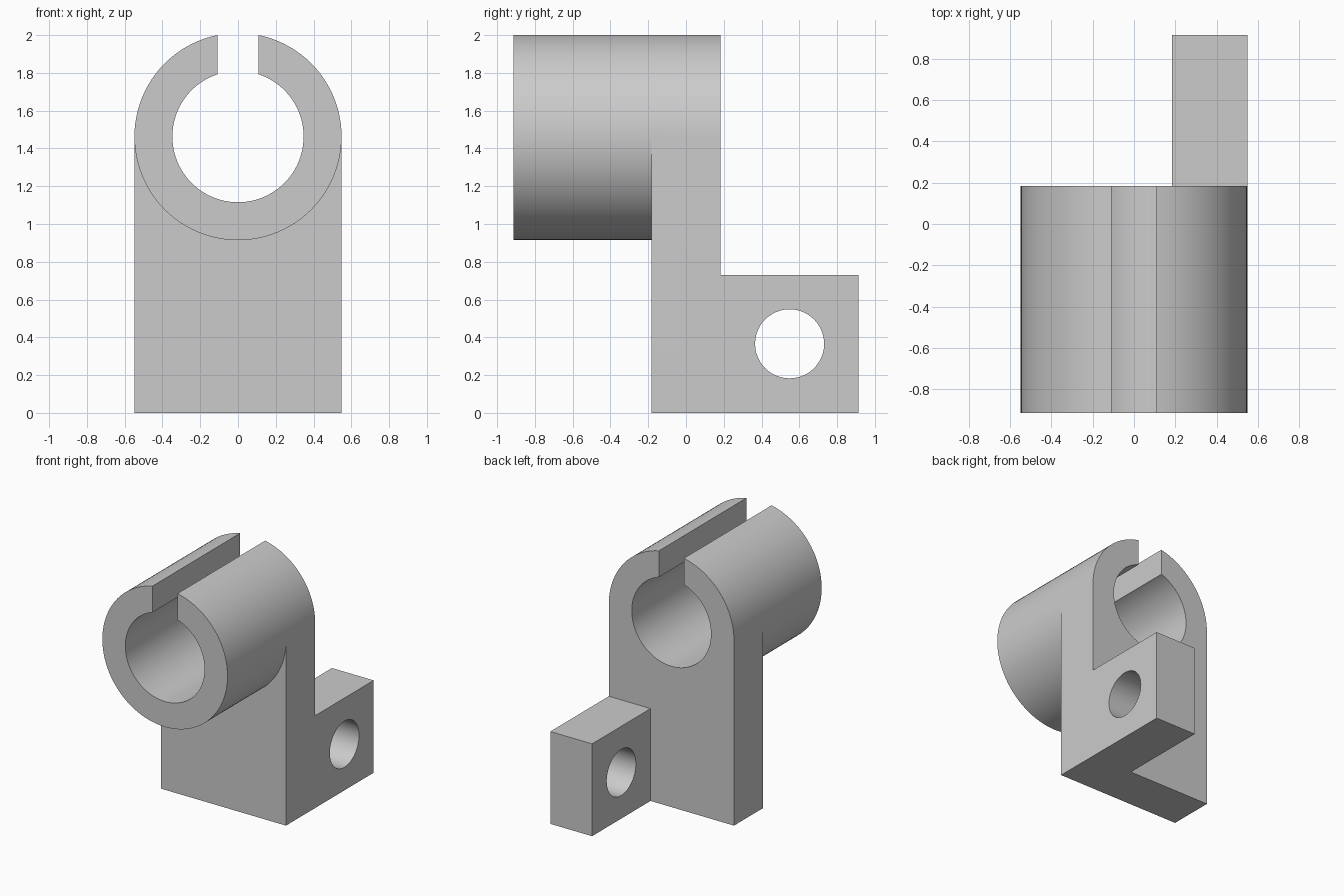
import bpy
import bmesh
from math import sin, cos, pi
from mathutils import Vector

if "Cube" in bpy.data.objects:
    bpy.data.objects.remove(bpy.data.objects["Cube"], do_unlink=True)

U = 2 / (40 + (15**2 - 3**2) ** 0.5)   # drawing unit; the slot's top edges reach z = 2
AXIS_Z = 40                            # height of the clamp axis
SEG = 96

grey = bpy.data.materials.new("plain_grey")
grey.use_nodes = True
grey.diffuse_color = (0.6, 0.6, 0.6, 1)
grey.node_tree.nodes["Principled BSDF"].inputs["Base Color"].default_value = (0.6, 0.6, 0.6, 1)


def arc(cx, cy, r, start, end, n):
    return [(cx + r * cos(start + (end - start) * i / n),
             cy + r * sin(start + (end - start) * i / n)) for i in range(n + 1)]


def prism(name, outline, axis, lo, hi):
    """Extrude a 2D outline along x (outline in y, z) or y (outline in x, z)."""
    bm = bmesh.new()
    place = (lambda a, b: (lo, a, b)) if axis == "x" else (lambda a, b: (a, lo, b))
    face = bm.faces.new([bm.verts.new(Vector(place(a, b)) * U) for a, b in outline])
    push = Vector((1, 0, 0) if axis == "x" else (0, 1, 0)) * (hi - lo) * U
    new = bmesh.ops.extrude_face_region(bm, geom=[face])["geom"]
    bmesh.ops.translate(bm, vec=push, verts=[v for v in new if isinstance(v, bmesh.types.BMVert)])
    bmesh.ops.recalc_face_normals(bm, faces=bm.faces)
    mesh = bpy.data.meshes.new(name)
    bm.to_mesh(mesh)
    bm.free()
    mesh.materials.append(grey)
    obj = bpy.data.objects.new(name, mesh)
    bpy.context.collection.objects.link(obj)
    return obj


def rect(a0, a1, b0, b1):
    return [(a0, b0), (a1, b0), (a1, b1), (a0, b1)]


def combine(target, tool, operation):
    mod = target.modifiers.new(tool.name, "BOOLEAN")
    mod.operation = operation
    mod.solver = "EXACT"
    mod.object = tool
    bpy.context.view_layer.objects.active = target
    bpy.ops.object.modifier_apply(modifier=mod.name)
    bpy.data.objects.remove(tool, do_unlink=True)


# Upright plate with a round top
bracket = prism("clamp_bracket",
                [(-15, 0), (15, 0)] + arc(0, AXIS_Z, 15, 0, pi, SEG // 2), "y", -5, 5)

# Clamp barrel reaching forward, and mounting lug reaching back
combine(bracket, prism("barrel", arc(0, AXIS_Z, 15, 0, 2 * pi, SEG)[:-1], "y", -25, -5), "UNION")
combine(bracket, prism("mounting_lug", rect(0, 25, 0, 20), "x", 5, 15), "UNION")

# Bore, top slot and lug hole
combine(bracket, prism("bore", arc(0, AXIS_Z, 9.5, 0, 2 * pi, SEG)[:-1], "y", -30, 10), "DIFFERENCE")
combine(bracket, prism("slot", rect(-3, 3, AXIS_Z, AXIS_Z + 20), "y", -30, 10), "DIFFERENCE")
combine(bracket, prism("lug_hole", arc(15, 10, 5, 0, 2 * pi, SEG // 2)[:-1], "x", 0, 20), "DIFFERENCE")

# Clean up flat faces, then smooth the round ones
bm = bmesh.new()
bm.from_mesh(bracket.data)
bmesh.ops.remove_doubles(bm, verts=bm.verts, dist=0.0001)
bmesh.ops.recalc_face_normals(bm, faces=bm.faces)
bm.to_mesh(bracket.data)
bm.free()

bpy.ops.object.select_all(action="DESELECT")
bracket.select_set(True)
bpy.context.view_layer.objects.active = bracket
bpy.ops.object.shade_smooth_by_angle(angle=pi / 6)
